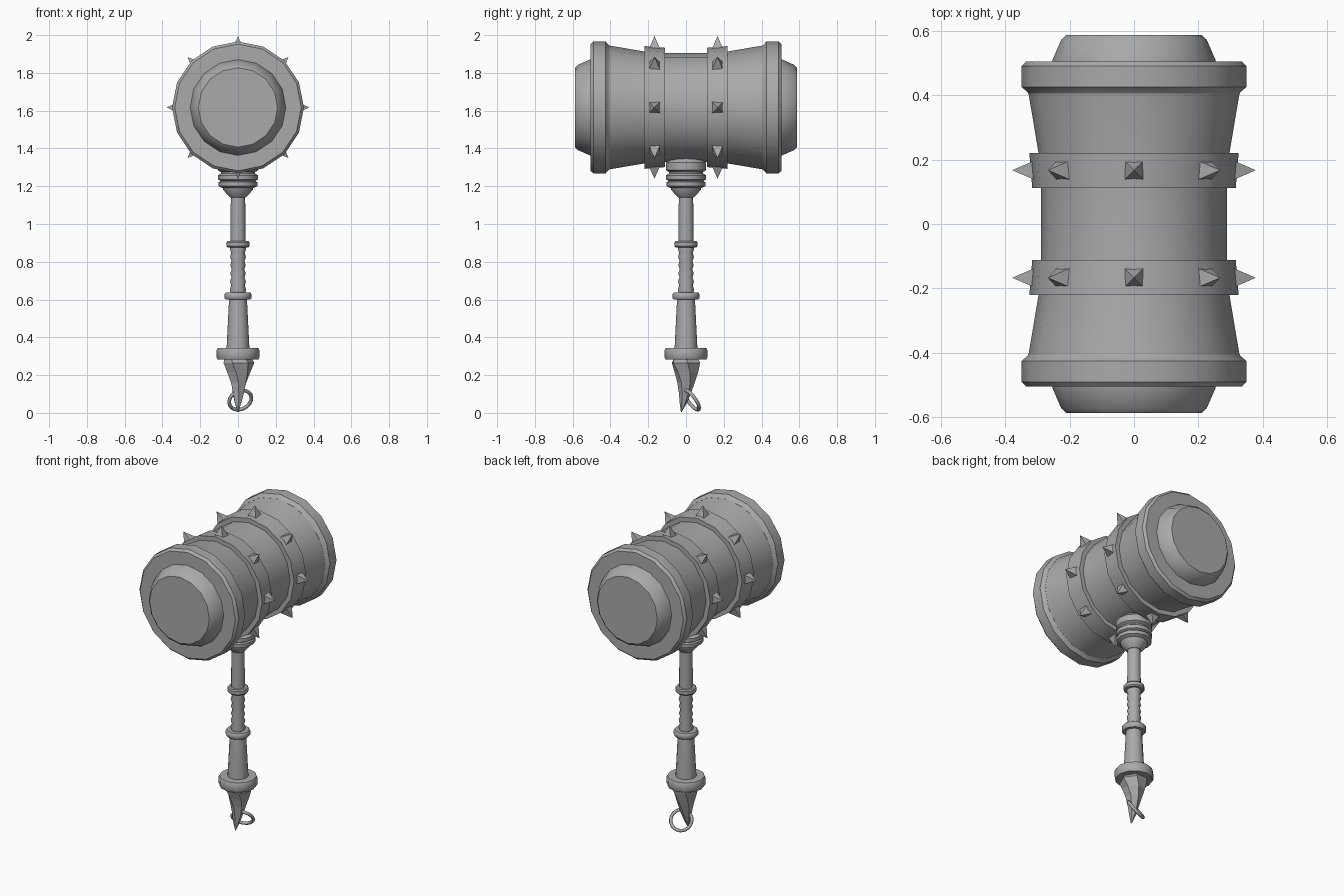
import bpy, bmesh, math
from mathutils import Vector, Matrix

cube = bpy.data.objects.get("Cube")
if cube:
    bpy.data.objects.remove(cube, do_unlink=True)

grey = bpy.data.materials.new("plain_grey")
grey.use_nodes = True
GREY = (0.4, 0.4, 0.4, 1)
grey.diffuse_color = GREY
grey.node_tree.nodes["Principled BSDF"].inputs["Base Color"].default_value = GREY

HEAD_Z = 1.617


def finish(name, bm, smooth_angle=None):
    bmesh.ops.recalc_face_normals(bm, faces=bm.faces)
    me = bpy.data.meshes.new(name)
    bm.to_mesh(me)
    bm.free()
    me.materials.append(grey)
    ob = bpy.data.objects.new(name, me)
    bpy.context.collection.objects.link(ob)
    if smooth_angle:
        bpy.ops.object.select_all(action='DESELECT')
        ob.select_set(True)
        bpy.context.view_layer.objects.active = ob
        bpy.ops.object.shade_smooth_by_angle(angle=math.radians(smooth_angle))
    return ob


def loft(bm, loops):
    """Bridge equal-length loops of points and cap both ends."""
    rings = [[bm.verts.new(p) for p in loop] for loop in loops]
    n = len(rings[0])
    for a, b in zip(rings, rings[1:]):
        for i in range(n):
            j = (i + 1) % n
            bm.faces.new((a[i], a[j], b[j], b[i]))
    bm.faces.new(rings[0])
    bm.faces.new(rings[-1])


def circle(r, h, sides, cx=0, cy=0, twist=0):
    return [(cx + r * math.cos(twist + math.tau * i / sides),
             cy + r * math.sin(twist + math.tau * i / sides), h) for i in range(sides)]


def turned(name, profile, sides, angle=40, along_y=False):
    """Lathe a (radius, height) profile about z, or about the head axis."""
    bm = bmesh.new()
    loft(bm, [circle(r, h, sides) for r, h in profile])
    if along_y:
        m = Matrix.Translation((0, 0, HEAD_Z)) @ Matrix.Rotation(math.radians(-90), 4, 'X')
        bmesh.ops.transform(bm, matrix=m, verts=bm.verts)
    return finish(name, bm, angle)


# Hammer head: waisted barrel
turned("head_barrel", [(0.33, -0.42), (0.293, -0.2), (0.288, -0.11), (0.288, 0.11),
                       (0.293, 0.2), (0.33, 0.42)], 16, 30, True)

for s, side in ((-1, "front"), (1, "back")):
    # End rim and striking face
    turned(side + "_rim", [(r, s * y) for r, y in (
        (0.31, 0.40), (0.328, 0.405), (0.333, 0.412), (0.349, 0.425),
        (0.349, 0.49), (0.335, 0.505), (0.25, 0.505))], 16, 30, True)
    turned(side + "_striking_face", [(r, s * y) for r, y in (
        (0.255, 0.49), (0.253, 0.51), (0.226, 0.572), (0.21, 0.587))], 16, 30, True)
    # Raised band
    turned(side + "_band", [(r, s * y) for r, y in (
        (0.28, 0.112), (0.316, 0.112), (0.325, 0.22), (0.28, 0.22))], 16, 30, True)
    # Eight pyramid spikes around the band
    bm = bmesh.new()
    for k in range(8):
        m = (Matrix.Translation((0, s * 0.167, HEAD_Z))
             @ Matrix.Rotation(math.tau * k / 8, 4, 'Y')
             @ Matrix.Translation((0, 0, 0.343)) @ Matrix.Rotation(math.pi / 4, 4, 'Z'))
        bmesh.ops.create_cone(bm, cap_ends=True, segments=4, radius1=0.043,
                              radius2=0, depth=0.07, matrix=m)
    finish(side + "_spikes", bm)

# Stacked collar beneath the head
turned("head_collar", [(0.07, 1.365), (0.09, 1.34), (0.106, 1.325), (0.106, 1.285), (0.09, 1.275),
                       (0.09, 1.268), (0.105, 1.258), (0.105, 1.235), (0.092, 1.228),
                       (0.102, 1.222), (0.102, 1.2), (0.08, 1.19), (0.078, 1.18),
                       (0.042, 1.14)], 12)

# Shaft
turned("shaft", [(0.038, 1.16), (0.04, 0.89)], 12)

# Wrapped grip with even ridges
turned("grip", [(0.036 + (0.004 if i % 2 else -0.003) + 0.004 * abs(i - 6) / 6,
                 0.89 - 0.26 * i / 12) for i in range(13)], 12, 60)

# Rings dividing the handle
for name, r, z0, z1 in (("upper_ring", 0.061, 0.876, 0.91),
                        ("middle_ring", 0.071, 0.6, 0.637),
                        ("pommel_ring", 0.113, 0.283, 0.344)):
    c = (z1 - z0) * 0.2
    turned(name, [(r - 0.02, z0), (r - 0.006, z0), (r, z0 + c), (r, z1 - c),
                  (r - 0.006, z1), (r - 0.02, z1)], 12)

# Flared lower handle
turned("lower_handle", [(0.045, 0.62), (0.048, 0.59), (0.061, 0.33)], 12)

# Faceted claw pommel: radius, z, x offset, y offset, twist
bm = bmesh.new()
loft(bm, [circle(r, z, 6, x, y, t) for r, z, x, y, t in (
    (0.07, 0.295, 0, 0, 0), (0.082, 0.265, 0.005, 0, 0.1),
    (0.064, 0.215, 0.004, 0.002, 0.3), (0.046, 0.16, 0.003, 0, 0.5),
    (0.031, 0.1, 0.002, -0.006, 0.6), (0.02, 0.055, 0, -0.014, 0.6),
    (0.002, 0.004, 0, -0.025, 0.6))])
finish("claw_pommel", bm)

# Loose ring through the claw
bm = bmesh.new()
rot = Vector((-0.3, 0.75, 0.55)).to_track_quat('Z', 'Y').to_matrix().to_4x4()
place = Matrix.Translation((0.012, 0.03, 0.068)) @ rot
N, M = 20, 8
tube = [[bm.verts.new(place @ Vector((
    (0.062 + 0.01 * math.cos(math.tau * j / M)) * math.cos(math.tau * i / N),
    (0.062 + 0.01 * math.cos(math.tau * j / M)) * math.sin(math.tau * i / N),
    0.01 * math.sin(math.tau * j / M)))) for j in range(M)] for i in range(N)]
for i in range(N):
    for j in range(M):
        a, b = tube[i], tube[(i + 1) % N]
        k = (j + 1) % M
        bm.faces.new((a[j], b[j], b[k], a[k]))
finish("hanging_ring", bm, 60)
